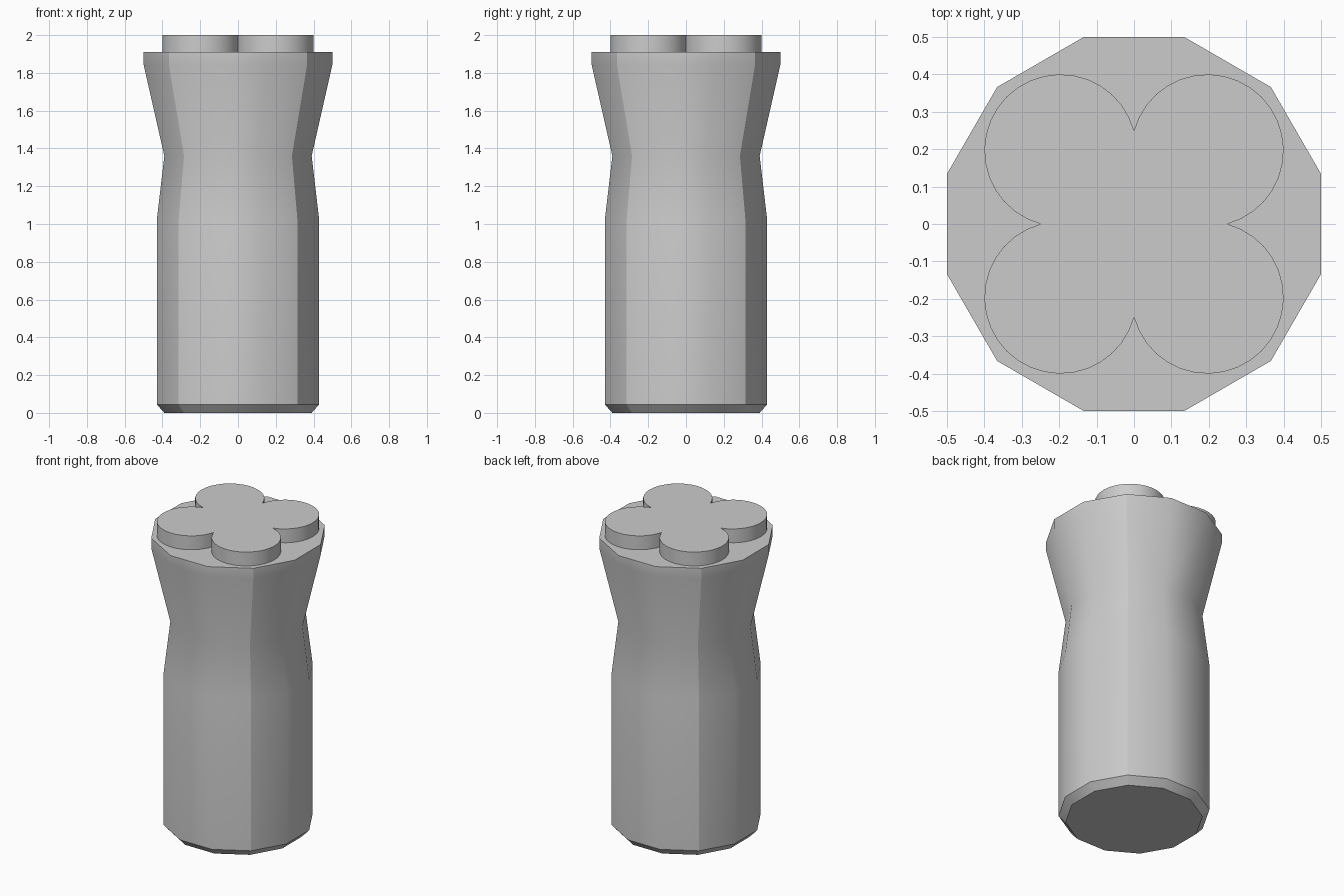
import bpy
import bmesh
from math import sin, cos, pi, radians

cube = bpy.data.objects.get("Cube")
if cube:
    bpy.data.objects.remove(cube, do_unlink=True)

grey = bpy.data.materials.new("plain_grey")
grey.use_nodes = True
colour = (0.6, 0.6, 0.6, 1)
grey.diffuse_color = colour
grey.node_tree.nodes["Principled BSDF"].inputs["Base Color"].default_value = colour


def make_object(name, bm):
    bmesh.ops.recalc_face_normals(bm, faces=bm.faces)
    mesh = bpy.data.meshes.new(name)
    bm.to_mesh(mesh)
    bm.free()
    mesh.materials.append(grey)
    obj = bpy.data.objects.new(name, mesh)
    bpy.context.collection.objects.link(obj)
    return obj


# Twelve-sided handle: distance from axis to flat side, height
SIDES = 12
profile = [(0.39, 0), (0.43, 0.045), (0.43, 1.02),
           (0.39, 1.36), (0.5, 1.845), (0.5, 1.91)]
NECK = 3

bm = bmesh.new()
rings = []
for apothem, z in profile:
    r = apothem / cos(pi / SIDES)
    angles = [2 * pi * (k + 0.5) / SIDES for k in range(SIDES)]
    rings.append([bm.verts.new((r * cos(a), r * sin(a), z)) for a in angles])

bm.faces.new(rings[0][::-1])
bm.faces.new(rings[-1])
for i, (low, high) in enumerate(zip(rings, rings[1:])):
    for k in range(SIDES):
        n = (k + 1) % SIDES
        if i == NECK and k % 3 != 2:
            # Flared part fans out from the diagonal corners of the rim
            if k % 3 == 1:
                bm.faces.new((low[k], low[n], high[k]))
                bm.faces.new((low[n], high[n], high[k]))
            else:
                bm.faces.new((low[k], low[n], high[n]))
                bm.faces.new((low[k], high[n], high[k]))
        else:
            bm.faces.new((low[k], low[n], high[n], high[k]))

for face in bm.faces:
    face.smooth = True

# Crisp diagonal corners, rim and foot edges
for low, high in zip(rings, rings[1:]):
    for k in range(1, SIDES, 3):
        bm.edges.get((low[k], high[k])).smooth = False
for ring in (rings[0], rings[1], rings[-1]):
    for k in range(SIDES):
        bm.edges.get((ring[k], ring[k - 1])).smooth = False
make_object("handle_body", bm)

# Four-lobed raised cap, drawn as four arcs and extruded
CENTRE, RADIUS, STEPS = 0.1965, 0.2035, 22
start, end = radians(-74.8), radians(164.8)
bm = bmesh.new()
outline = []
for lobe in range(4):
    turn = lobe * pi / 2
    for s in range(STEPS):
        a = start + (end - start) * s / STEPS
        x, y = CENTRE + RADIUS * cos(a), CENTRE + RADIUS * sin(a)
        outline.append(bm.verts.new((x * cos(turn) - y * sin(turn),
                                     x * sin(turn) + y * cos(turn), 1.91)))
base = bm.faces.new(outline)
top = bmesh.ops.extrude_face_region(bm, geom=[base])
bmesh.ops.translate(bm, vec=(0, 0, 0.09),
                    verts=[v for v in top["geom"] if isinstance(v, bmesh.types.BMVert)])
bmesh.ops.delete(bm, geom=[f for f in bm.faces if all(v.co.z < 1.95 for v in f.verts)],
                 context="FACES_ONLY")
cap = make_object("clover_cap", bm)
bpy.ops.object.select_all(action="DESELECT")
cap.select_set(True)
bpy.context.view_layer.objects.active = cap
bpy.ops.object.shade_smooth_by_angle(angle=radians(30))
